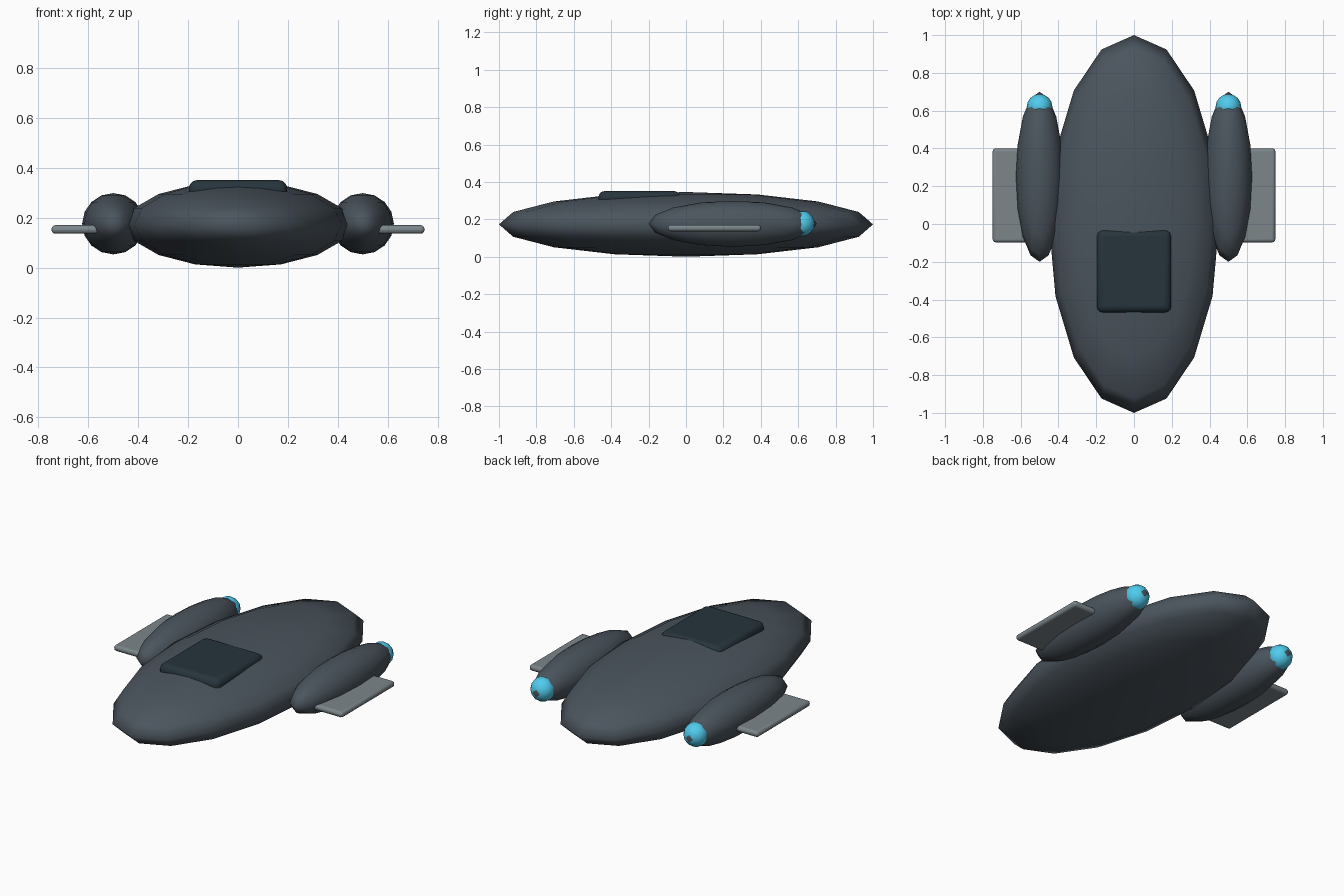
import bpy

if "Cube" in bpy.data.objects:
    bpy.data.objects.remove(bpy.data.objects["Cube"])


def material(name, rgb):
    m = bpy.data.materials.new(name)
    m.diffuse_color = (*rgb, 1)
    m.use_nodes = True
    m.node_tree.nodes["Principled BSDF"].inputs["Base Color"].default_value = m.diffuse_color
    return m


HULL = material("dark_slate", (0.07, 0.09, 0.11))
GLASS = material("dark_glass", (0.02, 0.035, 0.045))
GLOW = material("cyan_glow", (0.08, 0.6, 0.85))
FIN = material("light_grey", (0.2, 0.24, 0.26))


def ellipsoid(name, loc, radii, mat):
    bpy.ops.mesh.primitive_uv_sphere_add(segments=16, ring_count=8, radius=1, location=loc)
    ob = bpy.context.object
    ob.name = name
    ob.scale = radii
    bpy.ops.object.transform_apply(location=False, rotation=False, scale=True)
    bpy.ops.object.shade_smooth()
    ob.data.materials.append(mat)
    return ob


def rounded_box(name, lo, hi, bevel, mat):
    centre = [(a + b) / 2 for a, b in zip(lo, hi)]
    bpy.ops.mesh.primitive_cube_add(size=1, location=centre)
    ob = bpy.context.object
    ob.name = name
    ob.scale = [b - a for a, b in zip(lo, hi)]
    bpy.ops.object.transform_apply(location=False, rotation=False, scale=True)
    mod = ob.modifiers.new("bevel", "BEVEL")
    mod.width = bevel
    mod.segments = 3
    bpy.ops.object.shade_smooth_by_angle()
    ob.data.materials.append(mat)
    return ob


# main hull
ellipsoid("hull", (0, 0, 0.173), (0.45, 1.0, 0.173), HULL)

# cockpit cover sunk into the hull top
rounded_box("canopy", (-0.197, -0.468, 0.25), (0.197, -0.03, 0.351), 0.033, GLASS)

# engine pods, exhaust glows and fins on both sides
for side, s in (("left", -1), ("right", 1)):
    ellipsoid(f"{side}_engine_pod", (s * 0.5, 0.25, 0.176), (0.125, 0.45, 0.123), HULL)
    ellipsoid(f"{side}_exhaust_glow", (s * 0.5, 0.62, 0.178), (0.068, 0.068, 0.068), GLOW)
    x0, x1 = sorted((s * 0.45, s * 0.748))
    rounded_box(f"{side}_fin", (x0, -0.097, 0.136), (x1, 0.4, 0.17), 0.015, FIN)
